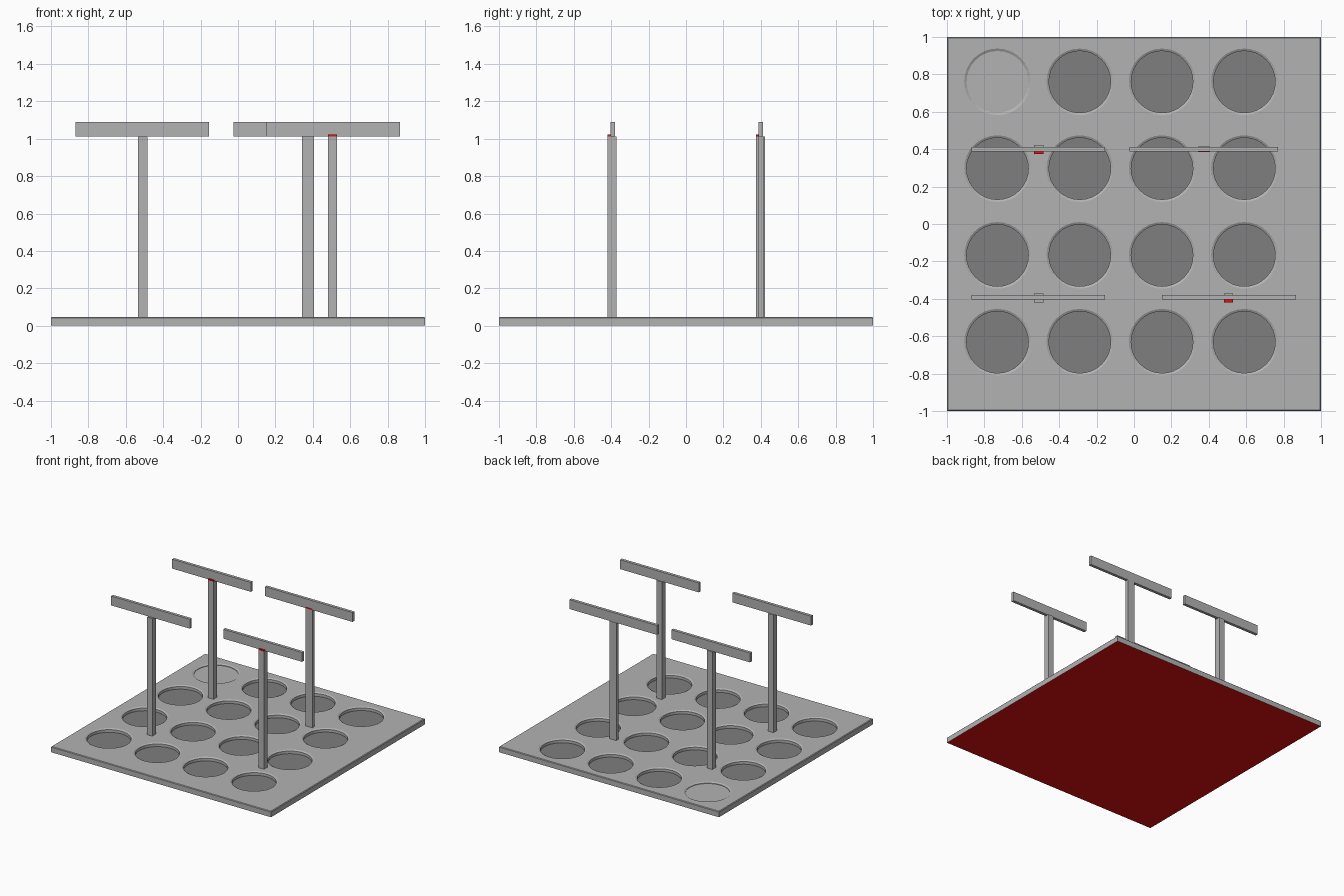
import bpy, bmesh, math
from mathutils import Matrix, Vector

if "Cube" in bpy.data.objects:
    bpy.data.objects.remove(bpy.data.objects["Cube"], do_unlink=True)


def material(name, color):
    m = bpy.data.materials.new(name)
    m.use_nodes = True
    m.diffuse_color = (*color, 1)
    m.node_tree.nodes["Principled BSDF"].inputs["Base Color"].default_value = (*color, 1)
    return m


GREY = material("light grey", (0.45, 0.45, 0.45))
DARK = material("dark grey", (0.21, 0.21, 0.21))
RED = material("red", (0.75, 0.005, 0.005))
TOP = 0.047


def add_object(name, bm, *mats):
    mesh = bpy.data.meshes.new(name)
    bm.to_mesh(mesh)
    bm.free()
    for m in mats:
        mesh.materials.append(m)
    obj = bpy.data.objects.new(name, mesh)
    bpy.context.collection.objects.link(obj)
    return obj


def add_box(name, low, high, mat):
    low, high = Vector(low), Vector(high)
    bm = bmesh.new()
    bmesh.ops.create_cube(bm, size=1, matrix=Matrix.Translation((low + high) / 2)
                          @ Matrix.Diagonal((*(high - low), 1)))
    return add_object(name, bm, mat)


def add_plug(bm, x, y, profile, sides=32):
    """Closed turned solid from (radius, height) pairs."""
    rings = [[bm.verts.new((x + r * math.cos(math.tau * i / sides),
                            y + r * math.sin(math.tau * i / sides), z))
              for i in range(sides)] for r, z in profile]
    bm.faces.new(reversed(rings[0]))
    bm.faces.new(rings[-1])
    for a, b in zip(rings, rings[1:]):
        for i in range(sides):
            j = (i + 1) % sides
            bm.faces.new((a[i], a[j], b[j], b[i]))


# Base plate with softened top rim
bm = bmesh.new()
bmesh.ops.create_cube(bm, size=1, matrix=Matrix.Translation((0, 0, TOP / 2))
                      @ Matrix.Diagonal((2, 2, TOP, 1)))
rim = [e for e in bm.edges if all(v.co.z > 0.04 for v in e.verts)]
bmesh.ops.bevel(bm, geom=rim, offset=0.005, segments=1, affect='EDGES')
base = add_object("base_plate", bm, GREY, DARK, RED)

# Round recesses with a chamfered lip; the back right one is shallow
bm = bmesh.new()
for row in range(4):
    for col in range(4):
        shallow = row == 0 and col == 0
        floor = 0.036 if shallow else 0.018
        add_plug(bm, -0.73 + 0.44 * col, 0.76 - 0.464 * row,
                 [(0.165, floor), (0.165, TOP - 0.007), (0.178, TOP), (0.178, TOP + 0.05)])
cutter = add_object("recess_cutter", bm, GREY)
cutter.hide_render = True
mod = base.modifiers.new("recesses", 'BOOLEAN')
mod.operation = 'DIFFERENCE'
mod.solver = 'EXACT'
mod.object = cutter
bpy.context.view_layer.objects.active = base
bpy.ops.object.modifier_apply(modifier=mod.name)
bpy.data.objects.remove(cutter, do_unlink=True)

# Underside red, deep recess floors dark
for face in base.data.polygons:
    face.material_index = 0
    if face.normal.z < -0.9:
        face.material_index = 2
    elif face.normal.z > 0.9 and face.center.z < 0.03:
        face.material_index = 1

# Signposts: name, post x, post y, half width, half depth, board left, board right, red cap
posts = [
    ("front_right", -0.51, -0.395, 0.025, 0.024, -0.87, -0.155, False),
    ("front_left", 0.505, -0.395, 0.025, 0.024, 0.15, 0.865, True),
    ("back_right", -0.51, 0.398, 0.025, 0.024, -0.87, -0.155, True),
    ("back_left", 0.375, 0.4, 0.032, 0.015, -0.025, 0.77, True),
]
for name, x, y, hw, hd, left, right, capped in posts:
    board_y = -0.392 if y < 0 else 0.4
    add_box(name + "_post", (x - hw, y - hd, TOP - 0.005), (x + hw, y + hd, 1.013), GREY)
    add_box(name + "_board", (left, board_y - 0.012, 1.013), (right, board_y + 0.012, 1.09), GREY)
    if capped:
        add_box(name + "_cap", (x - hw, y - hd, 1.013), (x + hw, board_y - 0.012, 1.022), RED)
